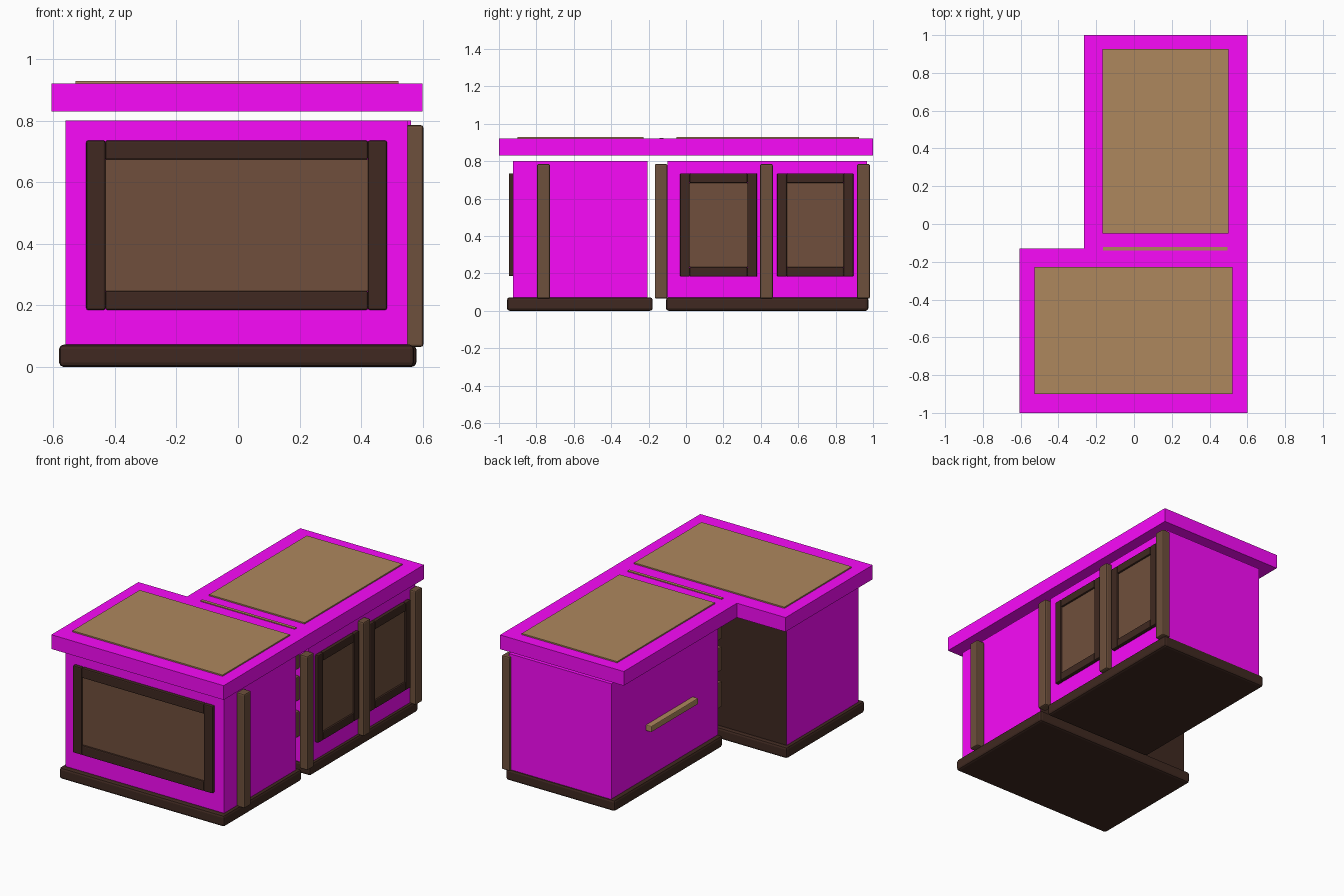
import bpy, bmesh

if "Cube" in bpy.data.objects:
    bpy.data.objects.remove(bpy.data.objects["Cube"])


def material(name, rgb):
    m = bpy.data.materials.new(name)
    m.diffuse_color = (*rgb, 1)
    m.use_nodes = True
    m.node_tree.nodes["Principled BSDF"].inputs["Base Color"].default_value = m.diffuse_color
    return m


magenta = material("magenta", (0.95, 0.003, 0.95))
dark = material("dark_wood", (0.05, 0.022, 0.015))
mid = material("mid_wood", (0.16, 0.078, 0.045))
post_mat = material("post_wood", (0.155, 0.08, 0.045))
light = material("light_wood", (0.42, 0.245, 0.11))


def finish(name, bm, mat, bevel=0.0):
    bmesh.ops.recalc_face_normals(bm, faces=bm.faces)
    me = bpy.data.meshes.new(name)
    bm.to_mesh(me)
    bm.free()
    me.materials.append(mat)
    ob = bpy.data.objects.new(name, me)
    bpy.context.collection.objects.link(ob)
    if bevel:
        mod = ob.modifiers.new("bevel", 'BEVEL')
        mod.width = bevel
        mod.segments = 2
    return ob


def box(name, xs, ys, zs, mat, bevel=0.0):
    bm = bmesh.new()
    bmesh.ops.create_cube(bm, size=1)
    for v in bm.verts:
        for i, (a, b) in enumerate((xs, ys, zs)):
            v.co[i] = a if v.co[i] < 0 else b
    return finish(name, bm, mat, bevel)


def framed_panel(name, put, u, z, w, depth):
    """Two stiles, two rails and a recessed panel; put(u range, depth) gives x and y ranges."""
    (u0, u1), (z0, z1) = u, z
    parts = [
        ("stile_a", (u0, u0 + w), (z0, z1)),
        ("stile_b", (u1 - w, u1), (z0, z1)),
        ("rail_bottom", (u0 + w, u1 - w), (z0, z0 + w)),
        ("rail_top", (u0 + w, u1 - w), (z1 - w, z1)),
    ]
    for part, us, zs in parts:
        box(f"{name}_{part}", *put(us, depth), zs, dark, 0.006)
    box(f"{name}_panel", *put((u0 + w, u1 - w), depth * 0.5), (z0 + w, z1 - w), mid)


# L-shaped desktop
bm = bmesh.new()
outline = [(-0.605, -1), (0.6, -1), (0.6, 1), (-0.265, 1), (-0.265, -0.13), (-0.605, -0.13)]
face = bm.faces.new([bm.verts.new((x, y, 0.83)) for x, y in outline])
ext = bmesh.ops.extrude_face_region(bm, geom=[face])
for v in ext["geom"]:
    if isinstance(v, bmesh.types.BMVert):
        v.co.z = 0.92
finish("desktop", bm, magenta)

# Desktop inlays and seam strip
box("front_inlay", (-0.528, 0.522), (-0.9, -0.228), (0.915, 0.928), light)
box("rear_inlay", (-0.167, 0.5), (-0.05, 0.926), (0.915, 0.928), light)
box("seam_strip", (-0.165, 0.495), (-0.141, -0.121), (0.915, 0.925), light)

# Pedestals
front = box("front_pedestal", (-0.56, 0.55), (-0.925, -0.205), (0.06, 0.8), magenta)
front.data.materials.append(dark)
for p in front.data.polygons:
    if p.normal.y > 0.9:
        p.material_index = 1
box("rear_pedestal", (-0.155, 0.562), (-0.1, 0.967), (0.06, 0.8), magenta)

# Plinths
box("front_plinth", (-0.581, 0.572), (-0.957, -0.178), (0, 0.072), dark, 0.014)
box("rear_plinth", (-0.183, 0.579), (-0.107, 0.975), (0, 0.072), dark, 0.014)

# Posts along the right side
for i, y in enumerate((-0.762, -0.133, 0.43, 0.949)):
    box(f"side_post_{i + 1}", (0.545, 0.602), (y - 0.034, y + 0.034), (0.065, 0.785), post_mat, 0.008)

# Framed panels on the front and right side
framed_panel("front_frame", lambda u, d: (u, (-0.925 - d, -0.915)),
             (-0.493, 0.484), (0.185, 0.735), 0.062, 0.022)
for i, u in enumerate(((-0.032, 0.38), (0.487, 0.895))):
    framed_panel(f"side_frame_{i + 1}", lambda u, d: ((0.552, 0.562 + d), u),
                 u, (0.182, 0.735), 0.052, 0.022)

# Drawer fronts in the gap between pedestals
for i, (z0, z1) in enumerate(((0.23, 0.39), (0.46, 0.61), (0.66, 0.78))):
    box(f"drawer_front_{i + 1}", (-0.15, 0.5), (-0.148, -0.095), (z0, z1), mid, 0.006)

# Long pull on the inner left side
box("side_pull", (-0.192, -0.15), (0.15, 0.62), (0.37, 0.408), light, 0.005)
